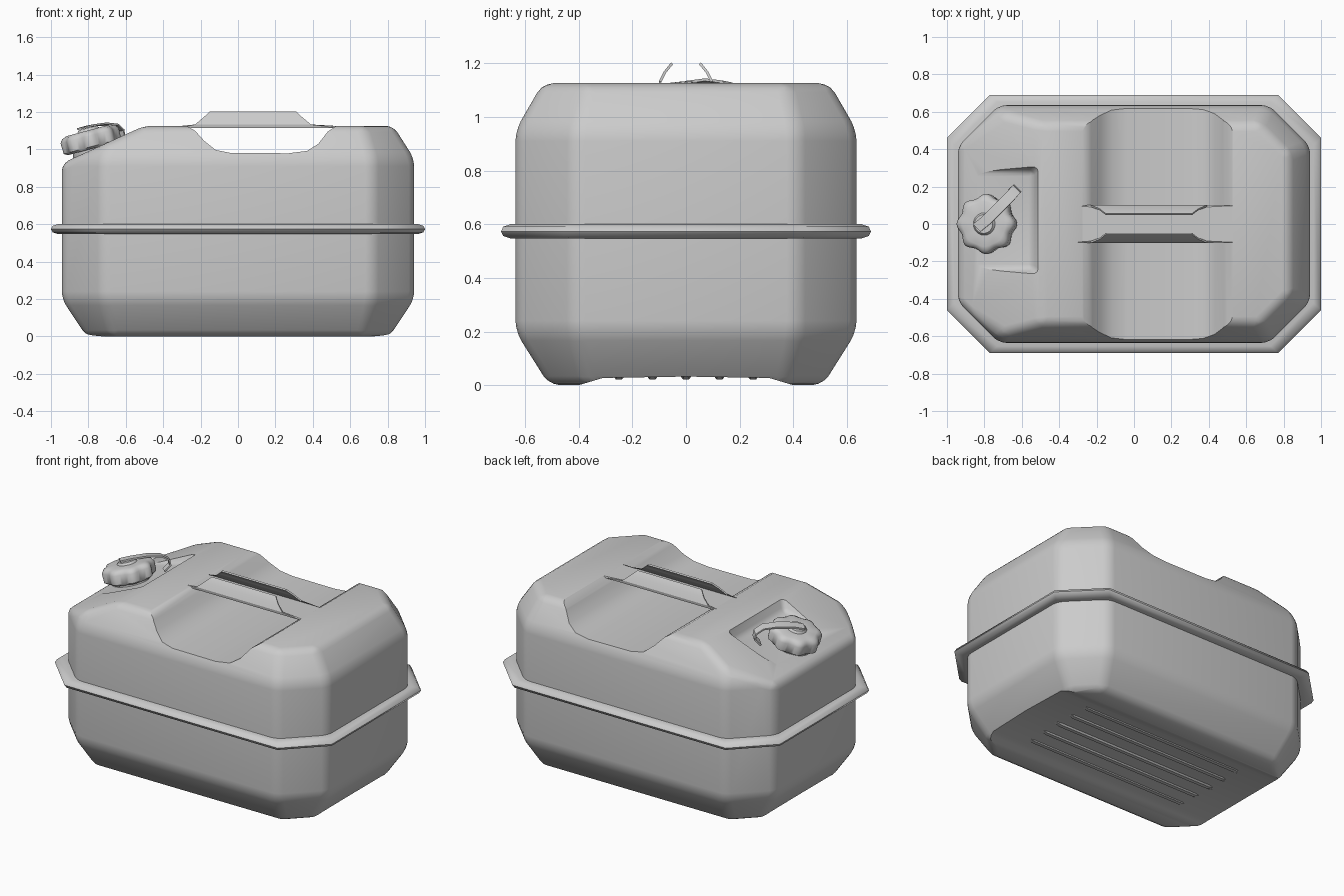
import bpy, bmesh
from math import sin, cos, pi, radians
from mathutils import Vector

if "Cube" in bpy.data.objects:
    bpy.data.objects.remove(bpy.data.objects["Cube"])


def loft(name, rings, closed=True, caps=True, loop=False):
    """Skin a list of equal-length point rings into an object."""
    bm = bmesh.new()
    vs = [[bm.verts.new(p) for p in r] for r in rings]
    n = len(vs[0])
    pairs = list(zip(vs, vs[1:])) + ([(vs[-1], vs[0])] if loop else [])
    for a, b in pairs:
        for i in range(n if closed else n - 1):
            j = (i + 1) % n
            bm.faces.new((a[i], a[j], b[j], b[i]))
    if caps:
        bm.faces.new(vs[0][::-1])
        bm.faces.new(vs[-1])
    bmesh.ops.recalc_face_normals(bm, faces=bm.faces)
    me = bpy.data.meshes.new(name)
    bm.to_mesh(me)
    bm.free()
    ob = bpy.data.objects.new(name, me)
    bpy.context.collection.objects.link(ob)
    return ob


def octagon(hx, hy, c, z):
    q = [(hx, hy - c), (hx - c, hy), (c - hx, hy), (-hx, hy - c)]
    return [(x, y, z) for x, y in q] + [(-x, -y, z) for x, y in q]


def bevel(ob, width, segments=3, angle=12):
    m = ob.modifiers.new("bevel", 'BEVEL')
    m.width, m.segments = width, segments
    m.limit_method, m.angle_limit = 'ANGLE', radians(angle)


def solidify(ob, t):
    m = ob.modifiers.new("thickness", 'SOLIDIFY')
    m.thickness, m.offset = t, 0


def cut(ob, cutter):
    cutter.hide_render = True
    m = ob.modifiers.new("cut", 'BOOLEAN')
    m.operation, m.solver, m.object = 'DIFFERENCE', 'EXACT', cutter


def finish(ob, angle=32):
    bpy.ops.object.select_all(action='DESELECT')
    ob.select_set(True)
    bpy.context.view_layer.objects.active = ob
    bpy.ops.object.convert(target='MESH')
    bpy.ops.object.shade_smooth_by_angle(angle=radians(angle))


# Tank: chamfered octagonal shell, with the spout end sliced to a slope
tank = loft("tank", [octagon(.81, .51, .14, 0), octagon(.942, .636, .22, .2),
                     octagon(.942, .636, .22, .95), octagon(.83, .535, .16, 1.126)])
bm = bmesh.new()
bm.from_mesh(tank.data)
bmesh.ops.bisect_plane(bm, geom=bm.verts[:] + bm.edges[:] + bm.faces[:],
                       plane_co=(-.942, 0, .925), plane_no=(-.2, 0, .44), clear_outer=True)
bmesh.ops.holes_fill(bm, edges=[e for e in bm.edges if e.is_boundary])
bmesh.ops.recalc_face_normals(bm, faces=bm.faces)
bm.to_mesh(tank.data)
bm.free()
bevel(tank, .04)

# Channel under the handle, running right across the top
channel = [(-.28, 1.3), (-.28, 1.128), (-.23, 1.10), (-.18, 1.045), (-.12, .997), (-.04, .981),
           (.27, .979), (.37, .992), (.43, 1.03), (.48, 1.095), (.53, 1.128), (.53, 1.3)]
channel_cutter = loft("channel_cutter", [[(x, y, z) for x, z in channel] for y in (-.9, .9)])

# Shallow hollow under the base
hollow = [(-.5, -.1), (-.4, 0), (-.31, .027), (0, .032), (.31, .027), (.4, 0), (.5, -.1)]
base_cutter = loft("base_cutter", [[(x, y, z) for y, z in hollow] for x in (-1.2, 1.2)])


# Sunken seat for the spout, with flared walls
def seat_ring(flare, lift):
    x0, x1, y0, y1 = -1.15, -.54 + flare, -.24 - flare, .28 + flare
    return [(x, y, .945 + .27 * (x + .94) + lift)
            for x, y in ((x0, y0), (x1, y0), (x1, y1), (x0, y1))]


seat_cutter = loft("seat_cutter", [seat_ring(0, 0), seat_ring(.12, .25)])
bevel(seat_cutter, .025)

cutters = (channel_cutter, base_cutter, seat_cutter)
for c in cutters:
    cut(tank, c)
finish(tank)
for c in cutters:
    bpy.data.objects.remove(c)

# Seam rim around the middle
rim_profile = [(-.05, .547), (.02, .547), (.05, .556), (.059, .573), (.05, .591),
               (.02, .601), (-.05, .598)]
rim = loft("seam_rim", [octagon(.941 + d, .634 + d * .95, .23, z) for d, z in rim_profile],
           caps=False, loop=True)
finish(rim, 50)

# Handle: flat strip with upturned, inward-leaning side flanges
half = [(-.052, 1.2, -.15, .31), (-.078, 1.168, -.185, .345), (-.096, 1.132, -.23, .39),
        (-.098, 1.12, -.31, .53)]
rows = half + [(-y, z, a, b) for y, z, a, b in half[::-1]]
handle = loft("handle", [[(a, y, z), (b, y, z)] for y, z, a, b in rows],
              closed=False, caps=False)
solidify(handle, .01)
finish(handle)


# Spout neck and scalloped screw cap, tilted with the seat
def lobed(r, z, depth):
    return [(r * (1 + depth * cos(8 * t)) * cos(t), r * (1 + depth * cos(8 * t)) * sin(t), z)
            for t in (2 * pi * i / 64 for i in range(64))]


cap = loft("screw_cap", [lobed(.135, 0, .03), lobed(.15, .012, .06), lobed(.152, .07, .06),
                         lobed(.14, .09, .05), lobed(.118, .1, .02), lobed(.06, .1, 0),
                         lobed(.05, .113, 0)])
neck = loft("spout_neck", [lobed(.12, -.06, 0), lobed(.11, .02, 0)])
for ob in (cap, neck):
    ob.location = (-.775, 0, 1.005)
    ob.rotation_euler = (0, radians(-15), 0)
    finish(ob, 40)

# Retaining strap from the cap hub down to the seat
path = [(-.84, -.02, 1.112), (-.79, .02, 1.126), (-.72, .09, 1.135), (-.66, .15, 1.128),
        (-.63, .185, 1.10), (-.625, .19, 1.065), (-.65, .165, 1.03)]
side = Vector((.02, -.02, .004))
strap = loft("cap_strap", [[Vector(p) - side, Vector(p) + side] for p in path],
             closed=False, caps=False)
solidify(strap, .01)
finish(strap)

# Stiffening ribs under the base
for i, y in enumerate((-.25, -.125, 0, .125, .25)):
    section = [(-.025, .04), (-.012, .022), (.012, .022), (.025, .04)]
    rib = loft(f"base_rib_{i + 1}", [[(x, y + dy * k, z if k == 1 else .04) for dy, z in section]
                                     if k == 1 else [(x, y + dy * k, .034 + .001 * j)
                                                     for j, (dy, z) in enumerate(section)]
                                     for x, k in ((-.62, .5), (-.57, 1), (.57, 1), (.62, .5))])
    finish(rib)
